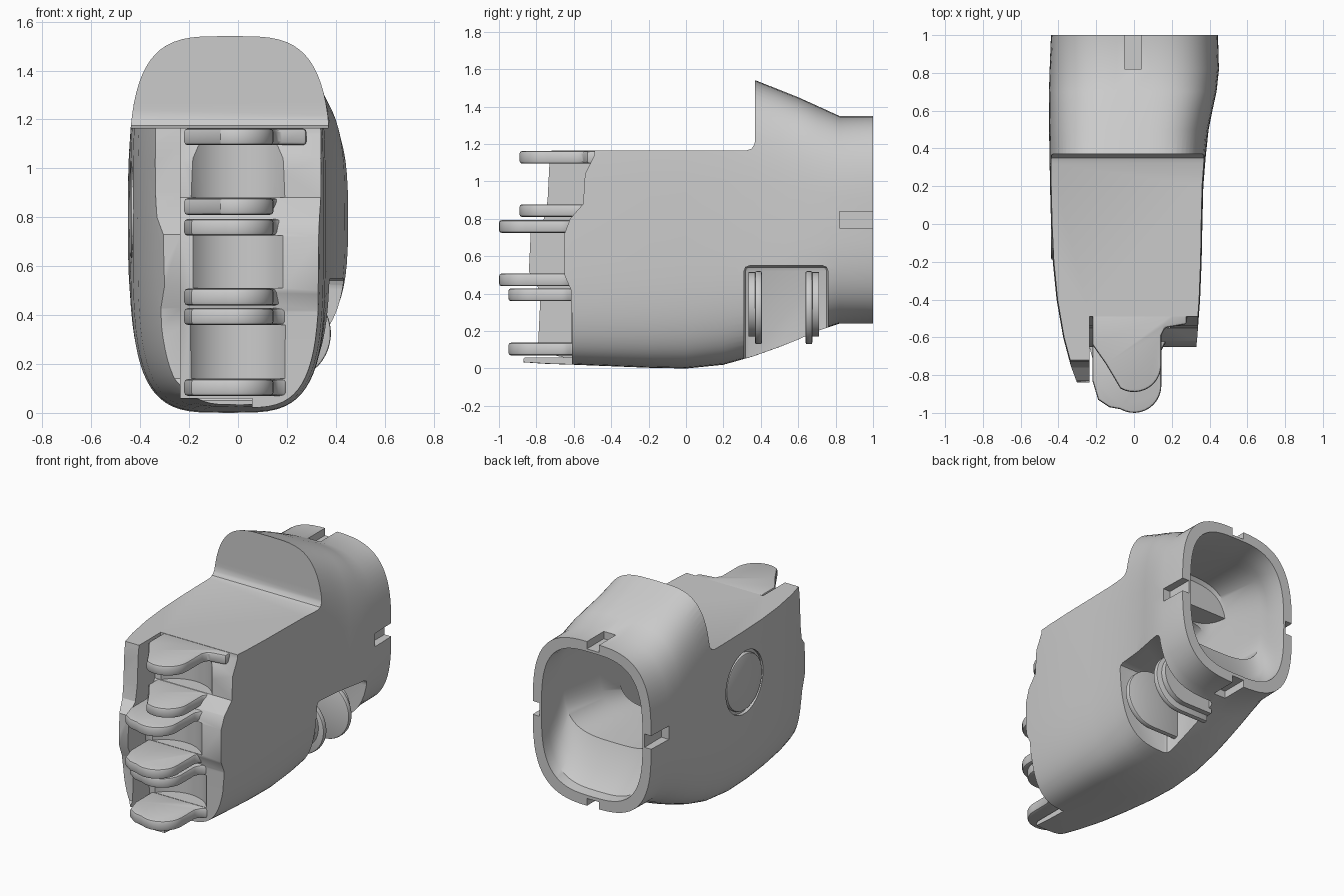
import bpy, bmesh, math
from mathutils import Vector

if "Cube" in bpy.data.objects:
    bpy.data.objects.remove(bpy.data.objects["Cube"])

# y, x left, x right, z bottom, z top, squareness
STATIONS = [
    (-0.90, -0.28, 0.30, 0.035, 1.58, 3.8), (-0.75, -0.335, 0.32, 0.025, 1.58, 3.8),
    (-0.60, -0.375, 0.335, 0.02, 1.58, 3.9), (-0.40, -0.41, 0.35, 0.012, 1.58, 3.9),
    (-0.20, -0.43, 0.358, 0.004, 1.58, 3.9), (0.00, -0.44, 0.362, 0.0, 1.58, 3.8),
    (0.20, -0.445, 0.367, 0.02, 1.58, 3.7), (0.36, -0.447, 0.38, 0.065, 1.545, 3.7),
    (0.50, -0.45, 0.395, 0.115, 1.49, 3.5), (0.60, -0.45, 0.415, 0.155, 1.45, 3.4),
    (0.70, -0.45, 0.437, 0.20, 1.405, 3.3), (0.82, -0.447, 0.45, 0.24, 1.35, 3.1),
    (1.00, -0.44, 0.445, 0.24, 1.35, 3.1)]

# Interior: funnel from the wrist, over the thumb pocket, into the palm
INSIDE = [
    (-0.40, -0.34, 0.28, 0.07, 1.10, 5), (-0.10, -0.375, 0.305, 0.06, 1.10, 5),
    (0.10, -0.385, 0.31, 0.16, 1.10, 5), (0.27, -0.385, 0.31, 0.60, 1.11, 4),
    (0.45, -0.385, 0.33, 0.60, 1.30, 3.5), (0.77, -0.385, 0.375, 0.59, 1.28, 3.3),
    (0.84, -0.38, 0.38, 0.42, 1.28, 3.2), (0.93, -0.375, 0.38, 0.32, 1.28, 3.1),
    (1.05, -0.375, 0.38, 0.305, 1.285, 3.1)]


def finish(name, bm):
    bmesh.ops.recalc_face_normals(bm, faces=bm.faces)
    me = bpy.data.meshes.new(name)
    bm.to_mesh(me)
    bm.free()
    ob = bpy.data.objects.new(name, me)
    bpy.context.collection.objects.link(ob)
    return ob


def loft(name, stations, n=72):
    bm = bmesh.new()
    rings = []
    for y, xl, xr, zb, zt, p in stations:
        cx, cz = (xl + xr) / 2, (zb + zt) / 2
        a, b = (xr - xl) / 2, (zt - zb) / 2
        ring = []
        for i in range(n):
            t = 2 * math.pi * i / n
            c, s = math.cos(t), math.sin(t)
            ring.append(bm.verts.new((cx + a * math.copysign(abs(c) ** (2 / p), c), y,
                                      cz + b * math.copysign(abs(s) ** (2 / p), s))))
        rings.append(ring)
    for r0, r1 in zip(rings, rings[1:]):
        for i in range(n):
            j = (i + 1) % n
            bm.faces.new((r0[i], r0[j], r1[j], r1[i]))
    bm.faces.new(rings[0])
    bm.faces.new(rings[-1])
    return finish(name, bm)


def prism(name, pts, axis, lo, hi):
    """Extrude a 2D outline along the given axis (0=x, 1=y, 2=z)."""
    bm = bmesh.new()
    loops = []
    for d in (lo, hi):
        loop = []
        for p in pts:
            c = list(p)
            c.insert(axis, d)
            loop.append(bm.verts.new(Vector(c)))
        loops.append(loop)
        bm.faces.new(loop)
    n = len(pts)
    for i in range(n):
        j = (i + 1) % n
        bm.faces.new((loops[0][i], loops[0][j], loops[1][j], loops[1][i]))
    return finish(name, bm)


def box(name, x, y, z):
    return prism(name, [(x[0], y[0]), (x[1], y[0]), (x[1], y[1]), (x[0], y[1])], 2, *z)


def circle(cx, cy, r, n=40, a0=0, a1=360):
    full = a1 - a0 == 360
    k = n if full else n - 1
    return [(cx + r * math.cos(math.radians(a0 + (a1 - a0) * i / k)),
             cy + r * math.sin(math.radians(a0 + (a1 - a0) * i / k))) for i in range(n)]


def apply(ob, mod):
    bpy.context.view_layer.objects.active = ob
    bpy.ops.object.modifier_apply(modifier=mod.name)


def cut(ob, cutter):
    m = ob.modifiers.new("cut", 'BOOLEAN')
    m.operation, m.solver, m.object = 'DIFFERENCE', 'EXACT', cutter
    apply(ob, m)
    bpy.data.objects.remove(cutter)


def bevel(ob, w, seg=2):
    m = ob.modifiers.new("bevel", 'BEVEL')
    m.width, m.segments, m.limit_method, m.angle_limit = w, seg, 'ANGLE', math.radians(50)
    apply(ob, m)


# Palm shell, with the low top deck and the hump's upright front face
palm = loft("palm_shell", STATIONS)
deck = [(-1.2, 1.165), (0.32, 1.165), (0.35, 1.175), (0.367, 1.2), (0.37, 1.24), (0.37, 1.8), (-1.2, 1.8)]
cut(palm, prism("deck_cut", deck, 0, -1, 1))

# Knuckle front: recessed face beside the scalloped back-of-hand panel
face = [(-1.2, 1.3), (-0.48, 1.3), (-0.49, 1.14), (-0.54, 1.04), (-0.55, 0.88), (-0.62, 0.80),
        (-0.65, 0.72), (-0.65, 0.50), (-0.615, 0.42), (-0.61, 0.06), (-1.2, 0.06)]
cut(palm, prism("face_cut", face, 0, -0.235, 1))
cut(palm, box("lip_cut", (0.06, 1), (-1.2, -0.61), (-0.2, 0.3)))
scallop = [(-1.2, 1.3), (-0.70, 1.3), (-0.73, 1.1), (-0.74, 0.9), (-0.76, 0.80), (-0.83, 0.73),
           (-0.84, 0.52), (-0.79, 0.43), (-0.78, 0.35), (-0.79, 0.14), (-0.87, 0.05), (-0.87, -0.1), (-1.2, -0.1)]
cut(palm, prism("scallop_cut", scallop, 0, -1, 1))

# Knuckles: (tongue tip y, lower tongue z, upper tongue z)
KNUCKLES = [(-0.89, 0.81, 1.095), (-1.0, 0.44, 0.725), (-0.95, 0.07, 0.36)]
for tip, z0, z1 in KNUCKLES:
    cut(palm, prism("socket_cut", circle(0.0, tip + 0.21, 0.232), 2, z0 + 0.07, z1))

# Hollow interior, kept below the deck in front of the hump
cavity = loft("cavity", INSIDE)
cut(cavity, box("deck_keep", (-1, 1), (-1, 0.43), (1.105, 2)))
cut(palm, cavity)

# Thumb pocket and the four blind wrist grooves
pocket = box("pocket_cut", (-0.01, 1), (0.31, 0.76), (-0.2, 0.55))
bevel(pocket, 0.03)
cut(palm, pocket)
for z in ((1.30, 1.5), (0.1, 0.29)):
    cut(palm, box("groove_cut", (-0.05, 0.04), (0.82, 1.1), z))
for x in ((-0.6, -0.39), (0.395, 0.6)):
    cut(palm, box("groove_cut", x, (0.82, 1.1), (0.75, 0.84)))

# Round socket with a plug on the back of the hand
cut(palm, prism("plug_cut", circle(0.0, 0.82, 0.21), 0, -0.6, -0.415))
plug = prism("round_plug", circle(0.0, 0.82, 0.19), 0, -0.44, -0.40)
bevel(plug, 0.012)
parts = [palm, plug]

# Finger hinge tongues
for k, (tip, z0, z1) in enumerate(KNUCKLES):
    base = -0.42 if k == 0 else -0.5
    if k == 0:
        left = [(-0.22, base), (-0.22, -0.64), (-0.15, -0.74)]
    else:
        left = [(-0.22, base), (-0.22, tip + 0.17), (-0.19, tip + 0.07), (-0.13, tip + 0.03)]
    arc = circle(0.0, tip + 0.145, 0.145, 12, 240, 360)
    web = 0.28 if k == 0 else 0.2
    outline = left + arc + [(0.145, base - 0.17), (0.165, base - 0.13), (web, base - 0.11), (web, base)]
    for z in (z0, z1):
        t = prism("finger_hinge_tongue", outline, 2, z, z + 0.068)
        bevel(t, 0.014)
        parts.append(t)

# Thumb hinge: two rounded tongues, each a disc with a thinner backing plate
for side, y in ((1, 0.37), (-1, 0.675)):
    disc = [(-0.03, 0.52)] + circle(0.185, 0.325, 0.195, 24, 90, -90) + [(-0.03, 0.13)]
    back = [(-0.03, 0.515)] + circle(0.17, 0.343, 0.172, 24, 90, -90) + [(-0.03, 0.171)]
    d = prism("thumb_hinge_disc", disc, 1, *sorted((y, y + side * 0.036)))
    b = prism("thumb_hinge_plate", back, 1, *sorted((y, y - side * 0.036)))
    bevel(d, 0.008)
    parts += [d, b]

# Smooth shading with crisp edges
bpy.ops.object.select_all(action='DESELECT')
for ob in parts:
    ob.select_set(True)
bpy.context.view_layer.objects.active = palm
bpy.ops.object.shade_smooth_by_angle(angle=math.radians(32))
